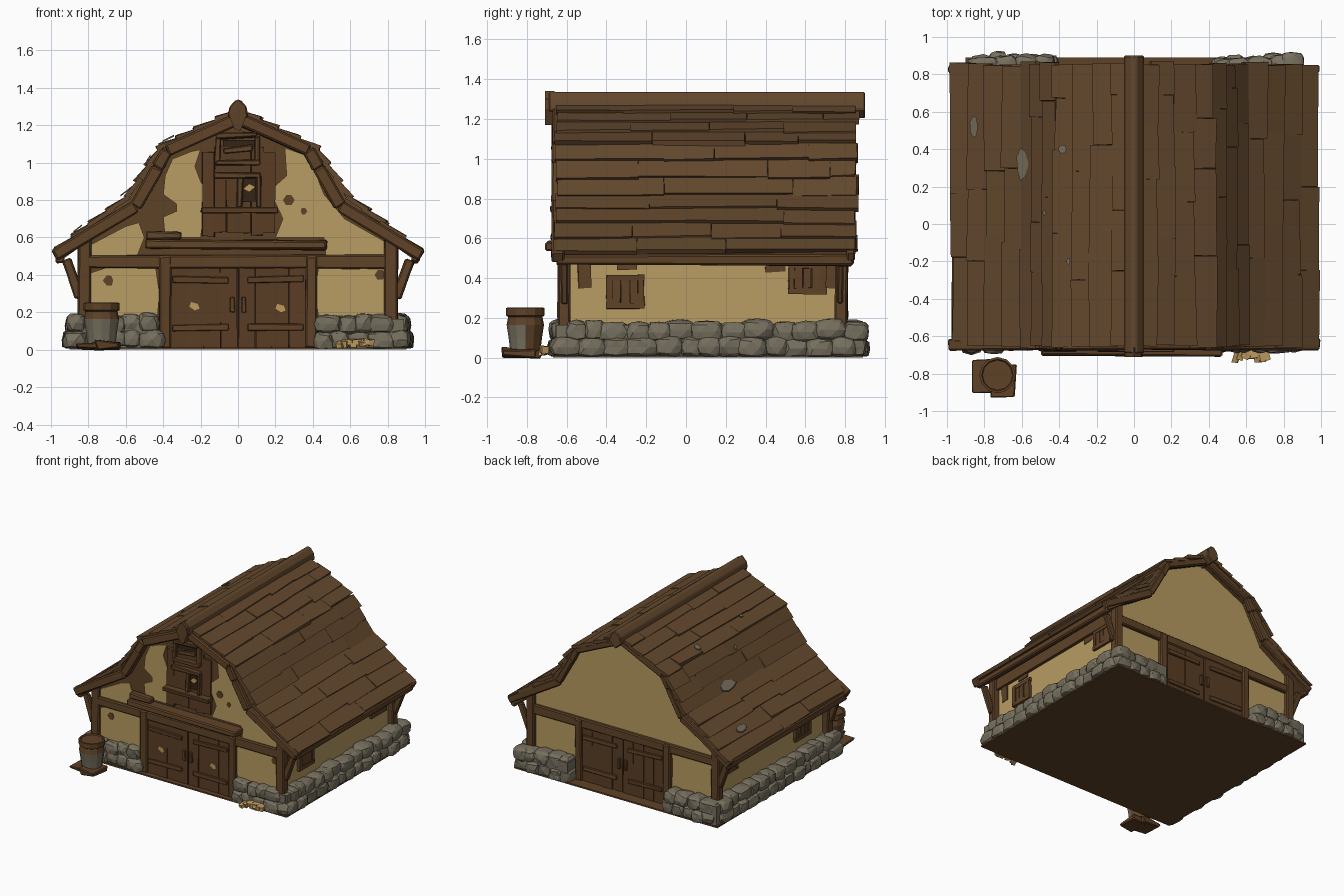
import bpy, bmesh, math, random
from mathutils import Vector

if "Cube" in bpy.data.objects:
    bpy.data.objects.remove(bpy.data.objects["Cube"])
R = random.Random(7)

def material(name, *rgb):
    m = bpy.data.materials.new(name)
    m.diffuse_color = [((c / 255 + .055) / 1.055) ** 2.4 for c in rgb] + [1]
    m.use_nodes = True
    m.node_tree.nodes["Principled BSDF"].inputs["Base Color"].default_value = m.diffuse_color
    return m
WOOD = material("timber brown", 95, 66, 39)
ROOF = material("roof brown", 99, 72, 45)
DOOR = material("plank brown", 90, 61, 36)
CREAM = material("plaster cream", 184, 156, 98)
STONE = material("stone grey", 118, 111, 94)
DARK = material("dark opening", 52, 35, 22)
HAY = material("straw yellow", 192, 155, 95)

QUADS = [(0, 1, 2, 3), (4, 5, 6, 7), (0, 1, 5, 4), (1, 2, 6, 5), (2, 3, 7, 6), (3, 0, 4, 7)]
BACK = .778   # back wall plane

def box(x0, x1, y0, y1, z0, z1, j=0.0):
    v = [(x, y, z) for z in (z0, z1) for x, y in ((x0, y0), (x1, y0), (x1, y1), (x0, y1))]
    return [tuple(c + R.uniform(-j, j) for c in p) for p in v], QUADS

def beam(p, q, w, h, j=.006):
    """Square timber from p to q; w is the horizontal width, h the depth."""
    p, q = Vector(p), Vector(q)
    d = (q - p).normalized()
    side = d.cross(Vector((0, 0, 1)) if abs(d.z) < .9 else Vector((0, 1, 0))).normalized()
    up = side.cross(d)
    v = [c + side * a * w / 2 + up * b * h / 2 for c in (p, q) for a, b in ((-1, -1), (1, -1), (1, 1), (-1, 1))]
    return [tuple(c + R.uniform(-j, j) for c in p) for p in v], QUADS

def prism(pts, a, b):
    """x,z outline pushed from y = a to y = b."""
    n = len(pts)
    v = [(x, y, z) for y in (a, b) for x, z in pts]
    return v, [tuple(range(n)), tuple(range(n, 2 * n))] + [(i, (i + 1) % n, n + (i + 1) % n, n + i) for i in range(n)]

def finish(name, bm, *mats):
    bmesh.ops.recalc_face_normals(bm, faces=bm.faces)
    me = bpy.data.meshes.new(name)
    bm.to_mesh(me)
    bm.free()
    ob = bpy.data.objects.new(name, me)
    for m in mats:
        me.materials.append(m)
    bpy.context.collection.objects.link(ob)
    return ob

def part(name, mat, solids, bevel=0, mirror=False):
    bm = bmesh.new()
    for verts, faces in solids:
        vs = [bm.verts.new(v) for v in verts]
        for f in faces:
            bm.faces.new([vs[i] for i in f])
    ob = finish(name, bm, mat)
    if bevel:
        b = ob.modifiers.new("bevel", 'BEVEL')
        b.width, b.segments = bevel, 1
    if mirror:
        ob.modifiers.new("mirror", 'MIRROR').use_mirror_merge = False
    return ob

# --- walls: gambrel prism, plaster on three sides, boarded front
half = [(.806, .01), (.806, .58), (.55, .74), (.4, 1.05), (0, 1.25)]
outline = half + [(-x, z) for x, z in reversed(half[:-1])]
part("walls", CREAM, [prism(outline, -.59, BACK)])
part("front_boarding", WOOD, [prism(outline, -.61, -.59)])
part("floor_plate", WOOD, [box(-.9, .9, -.67, .89, 0, .012)])

# --- worn plaster patches on the front
patches = [
    [(-.25, 1.06), (-.2, 1.07), (-.23, .98), (-.2, .9), (-.16, .84), (-.18, .74), (-.2, .6), (-.39, .6),
     (-.4, .71), (-.33, .74), (-.33, .78), (-.4, .83), (-.39, .93), (-.35, 1.02)],
    [(-.79, .5), (-.54, .5), (-.5, .6), (-.53, .68), (-.6, .66), (-.79, .56)],
    [(.25, 1.08), (.36, 1.04), (.42, .93), (.46, .83), (.57, .7), (.8, .57), (.8, .5), (.47, .5),
     (.46, .6), (.2, .6), (.24, .7), (.17, .85), (.26, .93)],
    [(-.79, .18), (-.79, .41), (-.7, .44), (-.44, .44), (-.42, .3), (-.43, .18)],
    [(.79, .18), (.79, .44), (.6, .43), (.43, .44), (.41, .3), (.43, .18)]]
part("front_plaster", CREAM, [prism(p, -.619, -.61) for p in patches])
part("plaster_chips", WOOD, [prism([(x + r * math.cos(k * 1.05) * R.uniform(.7, 1.2), z + r * math.sin(k * 1.05))
     for k in range(6)], -.623, -.618) for x, z, r in ((-.69, .37, .03), (.35, .74, .02), (.76, .4, .03), (.27, .8, .03))])

# --- frame timbers, front and back
frame = []
for y, s in ((-.61, -1), (BACK, 1)):
    yb = y + s * .005
    frame += [beam((-.82, yb, .47), (.82, yb, .47), .05, .075)]
    for x in (-.82, .82):
        frame.append(box(x - .035, x + .035, y - s * .03, y + s * .032, .1, .6, .004))
        frame.append(beam((x * 1.03, y, .28), (x * 1.12, y, .48), .05, .035))
    for x in (-.39, .39):
        frame.append(box(x - .03, x + .03, y - s * .03, y + s * .035, .01, .5, .004))
part("frame_timbers", WOOD, frame, .008)
part("door_lintel", WOOD, [beam((-.5, -.66, .565), (.475, -.66, .56), .09, .05),
                           beam((-.49, -.65, .61), (-.3, -.65, .612), .06, .04)], .008)

# --- double doors, front and back
planks, battens, chips = [], [], []
for y, s in ((-.61, -1), (BACK, 1)):
    for k in range(8):
        x = -.362 + k * .0895 + (.008 if k > 3 else 0)
        planks.append(box(x, x + .0885, y, y + s * R.uniform(.018, .024), .01, .48, .002))
    for side in (-1, 1):
        for z in (.12, .37):
            battens.append(beam((side * .05, y + s * .026, z), (side * .35, y + s * .026, z + R.uniform(-.015, .015)), .016, .035, .003))
        battens.append(box(side * .03 - .012, side * .03 + .012, y, y + s * .036, .2, .28, .003))
    chips += [prism([(x - .03, z), (x, z - .02), (x + .025, z - .01), (x + .015, z + .015), (x - .02, z + .025)],
                    y + s * .02, y + s * .03) for x, z in ((-.23, .23), (.23, .22))] if s < 0 else []
part("door_gaps", DARK, [box(-.37, .37, -.617, -.6, .01, .49), box(-.37, .37, BACK - .01, BACK + .007, .01, .49)])
part("door_planks", DOOR, planks)
part("door_battens", WOOD, battens, .004)
part("door_straw", HAY, chips)

# --- hayloft hatch in the gable
loft = [box(-.19 + k * .065, -.126 + k * .065, -.632, -.6, .6 + R.uniform(0, .03), 1.13 - abs(k - 2.5) * .03, .004) for k in range(6)]
part("loft_boards", DOOR, loft)
part("loft_openings", DARK, [box(-.08, .09, -.64, -.6, 1.085, 1.12), box(.025, .1, -.64, -.6, .79, .92)])
part("loft_trim", WOOD, [
    beam((-.12, -.645, 1.14), (.1, -.645, 1.15), .04, .03), beam((-.12, -.645, 1.0), (.12, -.645, 1.0), .05, .03),
    beam((-.11, -.64, 1.0), (-.1, -.64, 1.15), .03, .03), beam((.1, -.64, 1.0), (.1, -.64, 1.14), .03, .03),
    beam((-.08, -.645, 1.06), (.08, -.645, 1.08), .02, .03), beam((-.2, -.65, .745), (.21, -.65, .745), .06, .03),
    beam((-.13, -.645, .93), (.12, -.645, .93), .04, .03), beam((.01, -.645, .76), (.01, -.645, .93), .03, .03),
    beam((.11, -.645, .76), (.11, -.645, .93), .03, .03)], .005)
part("loft_straw", HAY, [prism([(.03, .86), (.06, .845), (.09, .87), (.06, .885)], -.646, -.639)])

# --- side windows and top plates, mirrored to both sides
trim, dark = [beam((.81, -.62, .53), (.81, .78, .53), .03, .12)], []
for y, z, hw, hh in ((-.305, .33, .08, .07), (.61, .4, .08, .065)):
    dark.append(box(.79, .812, y - hw, y + hw, z - hh, z + hh))
    for k in (-1, 1):
        trim.append(box(.79, .828, y - hw - .015, y + hw + .015, z + k * hh - .015, z + k * hh + .015, .004))
        trim.append(box(.79, .828, y + k * hw - .014, y + k * hw + .014, z - hh, z + hh, .004))
    trim += [box(.79, .822, y + t - .019, y + t + .019, z - hh, z + hh, .004) for t in (-.045, 0, .046)]
trim += [box(.79, .813, y - w, y + w, z, .5, .006) for y, w, z in ((-.51, .03, .35), (.45, .05, .43), (.72, .03, .35), (-.3, .05, .44))]
part("window_openings", DARK, dark, mirror=True)
part("window_trim", WOOD, trim, mirror=True)

# --- roof: solid underlay plus overlapping boards
top = [(0, 1.27), (.41, 1.072), (.58, .815), (.962, .522)]
low = [(0, 1.225), (.385, 1.045), (.55, .755), (.95, .475)]
part("roof_underlay", ROOF, [prism([(s * x, z) for x, z in top + low[::-1]], -.64, .845) for s in (-1, 1)])
boards = []
for s in (-1, 1):
    for (x0, z0), (x1, z1), n in zip(top, top[1:], (4, 3, 4)):
        a, b = Vector((s * x0, 0, z0)), Vector((s * x1, 0, z1))
        up = Vector((s * (z0 - z1), 0, x1 - x0)).normalized()
        for k in range(n):
            y = -.655 + R.uniform(-.01, .01)
            while y < .84:
                y2 = y + R.uniform(.25, .65)
                y2 = .86 + R.uniform(-.015, .01) if y2 > .74 else y2
                t0, t1 = max(0, (k - .15) / n), (k + 1.1 + R.uniform(-.1, .12)) / n
                lift = R.uniform(.024, .036)
                if x1 > .9:
                    t1 = min(t1, 1 + R.uniform(-.02, .03))
                v = []
                for h0, h1 in ((-.01, -.005 + lift * .3), (.014, lift)):
                    for t, h, yy in ((t0, h0, y), (t1, h1, y), (t1 + R.uniform(-.03, .02), h1, y2), (t0, h0, y2)):
                        p = a.lerp(b, t) + up * h
                        v.append((p.x, yy + R.uniform(-.002, .002), p.z))
                boards.append((v, QUADS))
                y = y2 + .001
part("roof_boards", ROOF, boards)

# --- weathered grey patches on the left slope
grey = []
for x, y, w, h, d in ((-.6, .32, .035, .09, .05), (-.855, .52, .025, .06, .05), (-.38, .4, .026, .024, .044),
                      (-.35, -.2, .012, .018, .044), (-.48, .06, .012, .016, .06)):
    i = 0 if x > -.41 else 1 if x > -.58 else 2
    (x0, z0), (x1, z1) = top[i], top[i + 1]
    ring = [(x + w * math.cos(k * .9) * R.uniform(.7, 1.1), y + h * math.sin(k * .9)) for k in range(7)]
    v = [(px, py, z0 + (z1 - z0) * (-px - x0) / (x1 - x0) + d - e) for e in (0, .009) for px, py in ring]
    grey.append((v, prism(ring, 0, 1)[1]))
part("roof_grey_patches", STONE, grey)

# --- barge boards (slimmer on the back gable), eave beams and ridge
barge = []
mid = [(0, 1.235), (.38, 1.065), (.43, .97), (.545, .767), (.982, .505)]
for s in (-1, 1):
    for i, (p, q) in enumerate(zip(mid, mid[1:])):
        barge.append(beam((s * p[0], -.645, p[1]), (s * q[0], -.645, q[1]), .06, .065, .004))
        d = .06 if i == 3 else .05
        barge.append(beam((s * p[0], .828, p[1] + .004), (s * q[0], .828, q[1] + .002), .045, d, .003))
    barge.append(beam((s * .95, -.65, .493), (s * .95, .84, .488), .045, .055))
part("barge_boards", WOOD, barge, .009)
cap = [(-.055, 1.25), (-.045, 1.3), (-.012, 1.335), (.015, 1.335), (.045, 1.3), (.055, 1.25), (0, 1.2)]
part("ridge_beam", ROOF, [prism(cap, -.69, .9)], .006)
part("ridge_end", WOOD, [prism([(-.04, 1.3), (.0, 1.34), (.04, 1.3), (.045, 1.25), (.012, 1.17), (-.02, 1.18), (-.05, 1.26)], -.71, -.66)])

# --- stone footing: core blocks and irregular stones, open at the doors
core = []
for s in (-1, 1):
    core.append(box(s * .75, s * .888, -.65, .88, .008, .165))
    for y0, y1 in ((-.655, -.5), (.7, .885)):
        core.append(box(s * .43, s * .875, y0, y1, .008, .165))
part("footing_core", STONE, core)

bm = bmesh.new()
def rock(x, y, z, rx, ry, rz):
    for v in bmesh.ops.create_icosphere(bm, subdivisions=2, radius=1)['verts']:
        c = [math.copysign(abs(t) ** .62, t) * R.uniform(.88, 1.06) * r for t, r in zip(v.co, (rx, ry, rz))]
        v.co = (x + c[0], y + c[1], max(0.006, z + c[2]))
for s in (-1, 1):
    for row, z in enumerate((.05, .133)):
        y = -.6 + row * .05
        while y < .87:
            r = R.uniform(.055, .1)
            rock(s * (.862 - row * .014 + R.uniform(-.012, .012)), y, z + R.uniform(-.008, .008), .07, r, .056)
            y += r * 1.5
        for yc in (-.615, .84):
            x = .46 + row * .02
            while x < .88:
                r = R.uniform(.05, .085)
                rock(s * x, yc + (row * -.012 + R.uniform(-.015, .015)) * (1 if yc > 0 else -1), z + R.uniform(-.008, .01), r, .075, .056)
                x += r * 1.5
finish("footing_stones", bm, STONE)

# --- barrel on a plank slab, with a grey lower front
part("barrel_slab", WOOD, [box(-.86, -.7, -.9, -.73, .005, .04, .014), box(-.76, -.635, -.93, -.76, .005, .045, .012)], .006)
ring, n = [(.076, .035), (.084, .1), (.094, .165), (.086, .205), (.097, .212), (.097, .25), (.085, .252), (.08, .243)], 12
bm = bmesh.new()
rows = [[bm.verts.new((-.73 + r * math.cos(k * math.tau / n), -.808 + r * math.sin(k * math.tau / n), z)) for k in range(n)] for r, z in ring]
for a, b in zip(rows, rows[1:]):
    for k in range(n):
        bm.faces.new((a[k], a[(k + 1) % n], b[(k + 1) % n], b[k]))
bm.faces.new(rows[0])
bm.faces.new(rows[-1])
for f in bm.faces:
    c = f.calc_center_median()
    f.material_index = int(.05 < c.z < .16 and c.y < -.8)
finish("barrel", bm, WOOD, STONE)

# --- spilled straw by the right footing
part("straw_heap", HAY, [beam((.56 + k * .02, -.67, .04), (.54 + k * .025, -.715 - R.uniform(0, .025), .02 + R.uniform(0, .02)), .035, .03) for k in range(8)])
